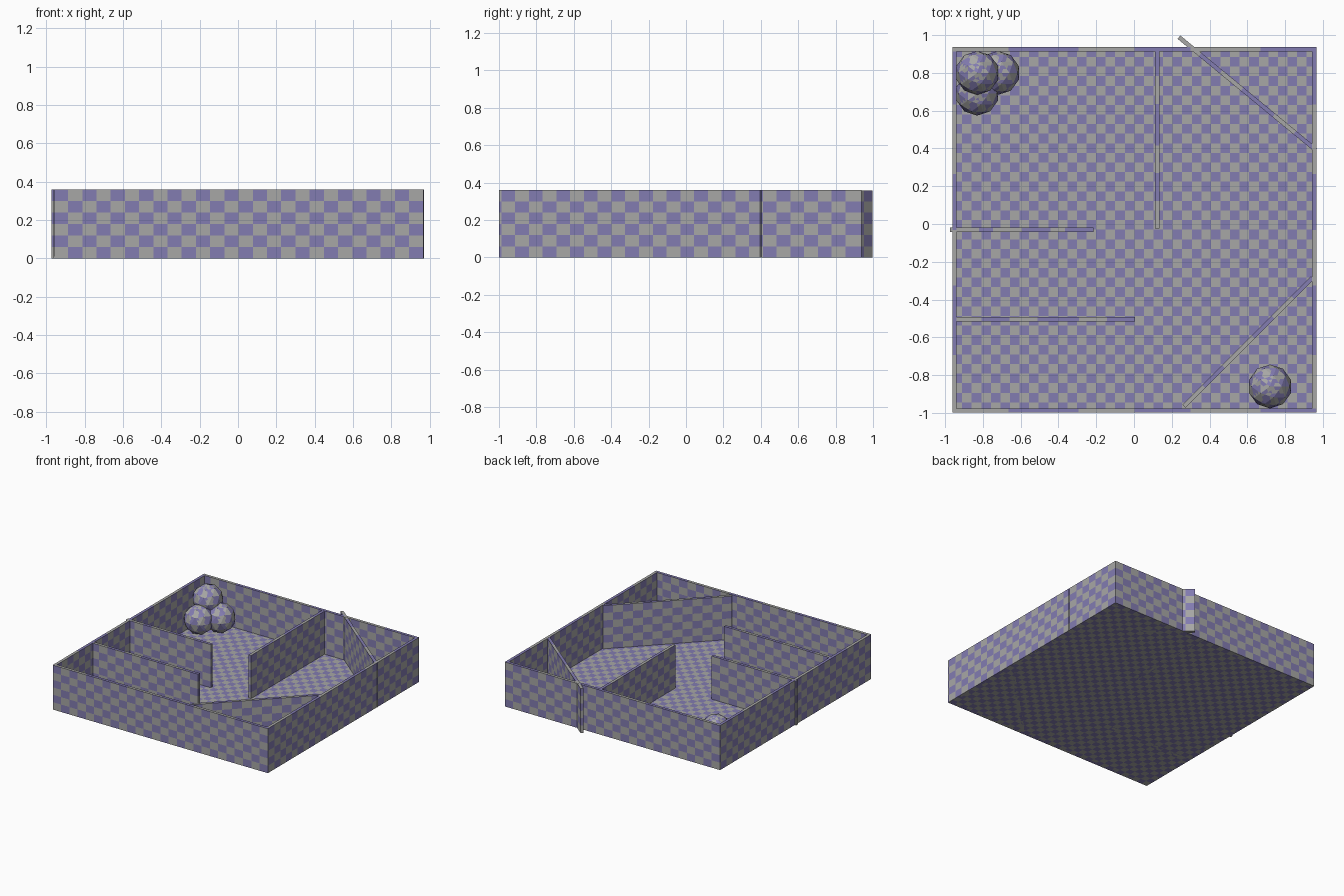
import bpy, bmesh, math
from mathutils import Vector

if "Cube" in bpy.data.objects:
    bpy.data.objects.remove(bpy.data.objects["Cube"])


def material(name, rgb):
    m = bpy.data.materials.new(name)
    m.diffuse_color = (*rgb, 1)
    m.use_nodes = True
    m.node_tree.nodes["Principled BSDF"].inputs["Base Color"].default_value = m.diffuse_color
    return m


GREY = material("grey", (0.39, 0.39, 0.38))
PURPLE = material("purple", (0.225, 0.20, 0.44))
H = 0.36      # wall height
T = 0.023     # wall thickness


def finish(bm, name, loc, angle=0):
    me = bpy.data.meshes.new(name)
    bm.to_mesh(me)
    bm.free()
    me.materials.append(GREY)
    me.materials.append(PURPLE)
    ob = bpy.data.objects.new(name, me)
    ob.location = loc
    ob.rotation_euler.z = angle
    bpy.context.collection.objects.link(ob)
    return ob


def checked_box(name, loc, size, cells, angle=0, stripes=0):
    """Box cut into cells, coloured as a checkerboard; stripes = bands on narrow top."""
    bm = bmesh.new()
    bmesh.ops.create_cube(bm, size=1)
    bmesh.ops.scale(bm, vec=size, verts=bm.verts)
    for axis in range(3):
        normal = Vector((0, 0, 0))
        normal[axis] = 1
        for i in range(1, cells[axis]):
            co = normal * (size[axis] * (i / cells[axis] - 0.5))
            bmesh.ops.bisect_plane(bm, geom=bm.verts[:] + bm.edges[:] + bm.faces[:],
                                   plane_co=co, plane_no=normal, dist=1e-6)
    bm.normal_update()
    for f in bm.faces:
        c = f.calc_center_median()
        idx = [min(cells[a] - 1, max(0, int((c[a] / size[a] + 0.5) * cells[a])))
               for a in range(3)]
        if stripes and abs(f.normal.z) > 0.5:
            f.material_index = int((c.x / size[0] + 0.5) * stripes) % 2
        else:
            f.material_index = sum(idx) % 2
    return finish(bm, name, loc, angle)


def wall(name, a, b, height=H):
    """Upright panel running between two floor points."""
    a, b = Vector(a), Vector(b)
    d, mid = b - a, (a + b) / 2
    checked_box(name, (mid.x, mid.y, height / 2), (d.length, T, height),
                (max(2, round(d.length / 0.075)), 1, 6),
                math.atan2(d.y, d.x), 6)


def ball(name, loc, r=0.116):
    """Faceted ball with checked patches."""
    bm = bmesh.new()
    bmesh.ops.create_icosphere(bm, subdivisions=2, radius=r)
    bmesh.ops.subdivide_edges(bm, edges=bm.edges[:], cuts=2, use_grid_fill=True)
    for f in bm.faces:
        c = f.calc_center_median()
        u = math.floor((math.atan2(c.y, c.x) / math.tau + 0.5) * 12)
        v = math.floor(math.acos(max(-1, min(1, c.z / r))) / math.pi * 6)
        f.material_index = (u + v) % 2
    finish(bm, name, loc)


# Floor
checked_box("floor", (0.002, -0.03, 0.005), (1.925, 1.93, 0.01), (38, 38, 1))

# Outer walls
wall("front_wall", (-0.96, -0.987), (0.966, -0.987))
wall("back_wall", (-0.96, 0.926), (0.966, 0.926))
wall("left_wall", (-0.95, -0.987), (-0.95, 0.926))
wall("right_wall", (0.955, -0.987), (0.955, 0.926))

# Inner partitions
P = H - 0.001
wall("left_middle_partition", (-0.973, -0.03), (-0.215, -0.03), P)
wall("left_front_partition", (-0.955, -0.505), (0.005, -0.505), P)
wall("back_partition", (0.124, -0.025), (0.124, 0.93), P)
wall("back_right_diagonal", (0.238, 0.989), (0.963, 0.392), P)
wall("front_right_diagonal", (0.265, -0.965), (0.945, -0.285), P)

# Balls: stacked group in the back left corner, one in the front right
ball("ball_lower_right", (-0.72, 0.80, 0.122))
ball("ball_lower_front", (-0.83, 0.69, 0.122))
ball("ball_top", (-0.83, 0.80, 0.244))
ball("ball_single", (0.72, -0.86, 0.122))
